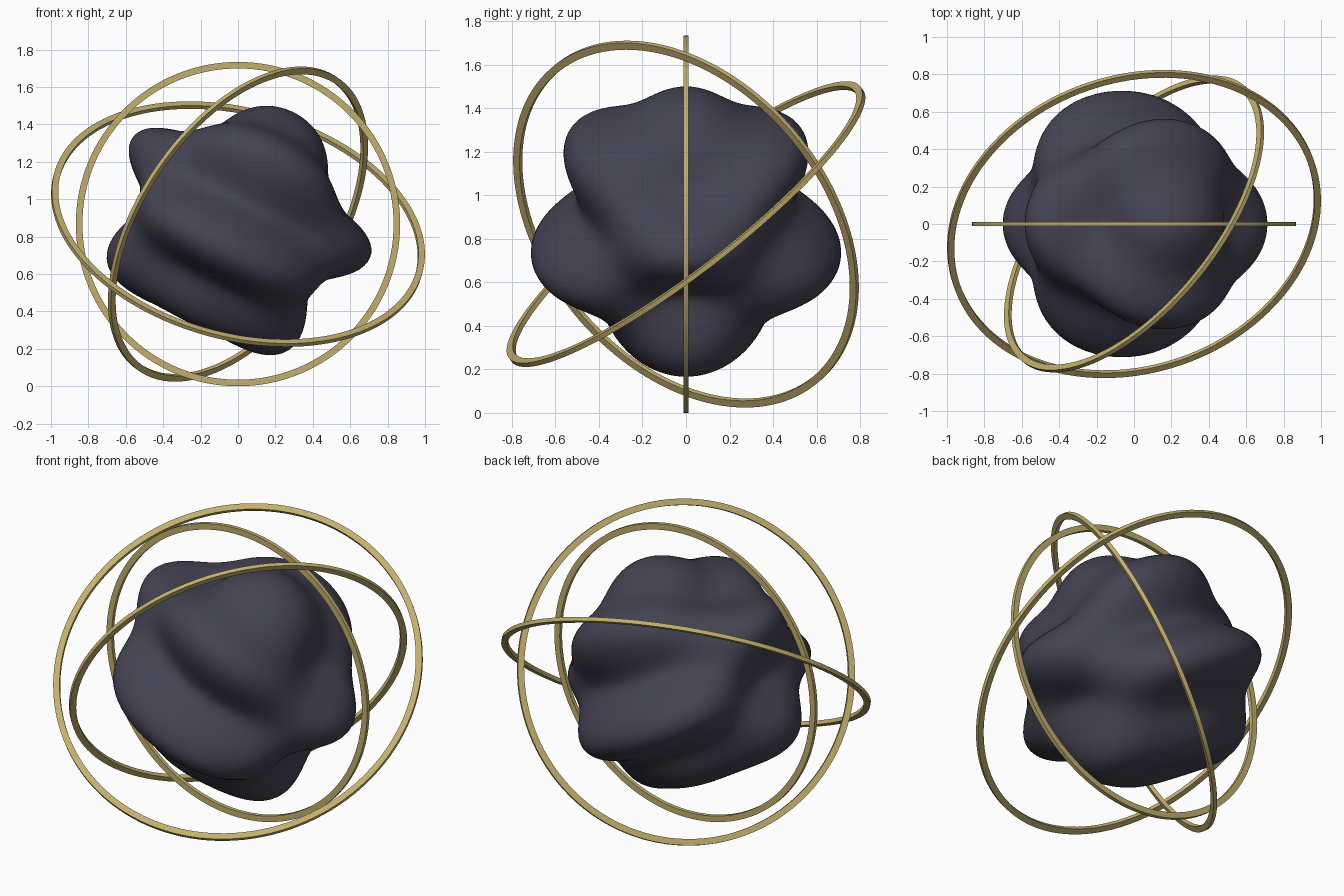
import bpy, bmesh, math
from mathutils import Vector

if "Cube" in bpy.data.objects:
    bpy.data.objects.remove(bpy.data.objects["Cube"])

CENTER = Vector((0, 0, 0.867))


def material(name, rgb):
    m = bpy.data.materials.new(name)
    m.diffuse_color = (*rgb, 1)
    m.use_nodes = True
    m.node_tree.nodes["Principled BSDF"].inputs["Base Color"].default_value = m.diffuse_color
    return m


DARK = material("dark slate", (0.057, 0.055, 0.084))
GOLD = material("pale gold", (0.54, 0.43, 0.155))


def finish(bm, name, mat):
    bmesh.ops.recalc_face_normals(bm, faces=bm.faces)
    me = bpy.data.meshes.new(name)
    bm.to_mesh(me)
    bm.free()
    me.materials.append(mat)
    ob = bpy.data.objects.new(name, me)
    bpy.context.collection.objects.link(ob)
    ob.location = CENTER
    bpy.ops.object.select_all(action='DESELECT')
    ob.select_set(True)
    bpy.context.view_layer.objects.active = ob
    bpy.ops.object.shade_smooth_by_angle(angle=math.radians(35))
    return ob


# Rippled core: a sphere whose radius follows a crossed wave
bm = bmesh.new()
bmesh.ops.create_icosphere(bm, subdivisions=6, radius=1)
for v in bm.verts:
    d = v.co.normalized()
    wave = math.sin(6 * d.z + 3 * d.x) * math.cos(3.2 * d.y)
    v.co = d * (0.624 + 0.106 * wave)
finish(bm, "rippled_core", DARK)


# Flat hoops with a rectangular section, turned to face a given axis
def hoop(name, outer, axis, width=0.035, thick=0.023, n=128):
    bm = bmesh.new()
    h = thick / 2
    section = [(outer, -h), (outer, h), (outer - width, h), (outer - width, -h)]
    turn = Vector(axis).to_track_quat('Z', 'Y')
    loops = []
    for i in range(n):
        a = 2 * math.pi * i / n
        loops.append([bm.verts.new(turn @ Vector((r * math.cos(a), r * math.sin(a), z)))
                      for r, z in section])
    for i in range(n):
        p, q = loops[i], loops[(i + 1) % n]
        for j in range(4):
            k = (j + 1) % 4
            bm.faces.new((p[j], q[j], q[k], p[k]))
    finish(bm, name, GOLD)


hoop("upright_hoop", 0.867, (0, 1, 0))
hoop("steep_hoop", 0.947, (-0.687, 0.555, 0.467))
hoop("tilted_hoop", 1.02, (0.21, -0.598, 0.772))
